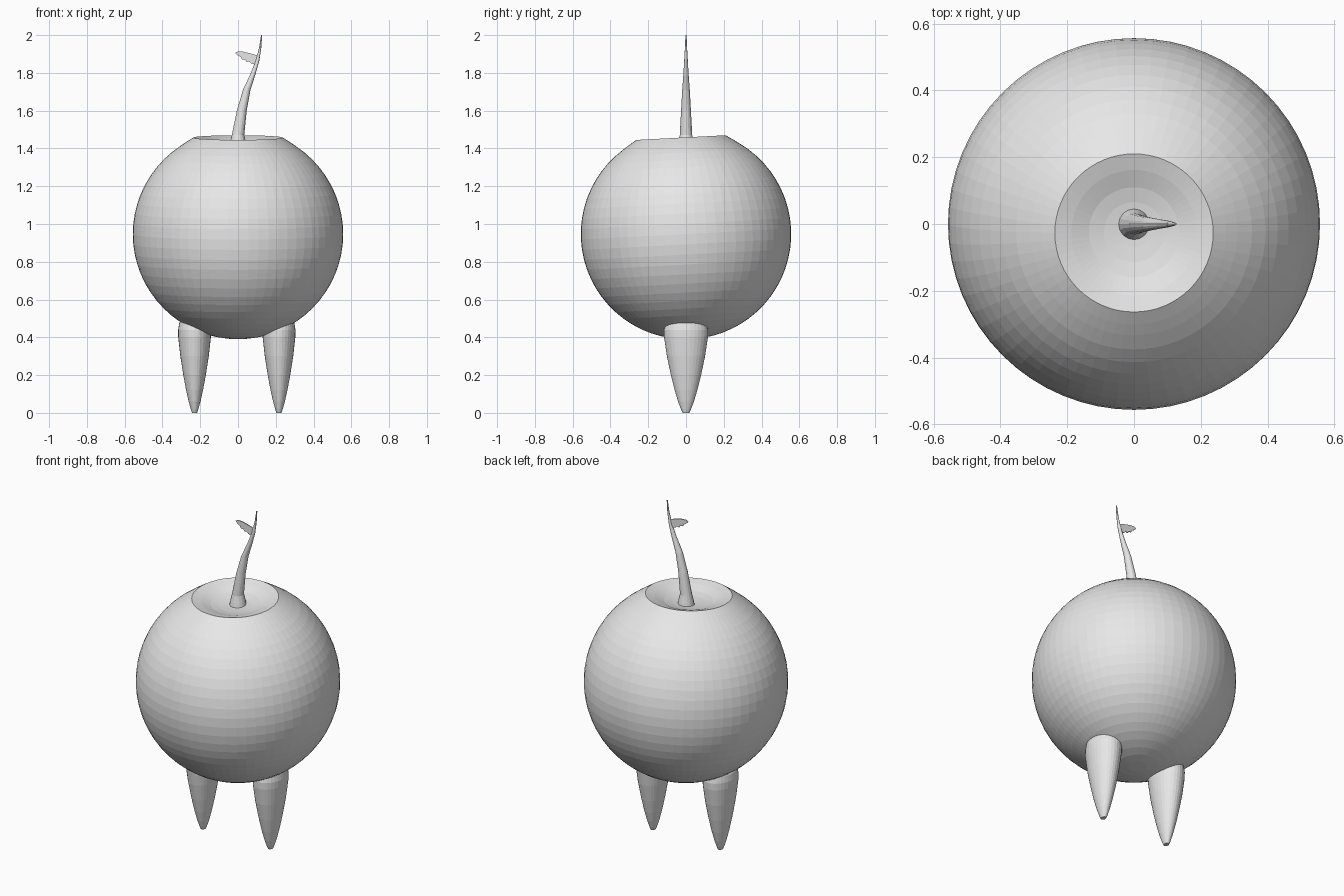
import bpy, math
from mathutils import Matrix, Vector

if "Cube" in bpy.data.objects:
    bpy.data.objects.remove(bpy.data.objects["Cube"])

grey = bpy.data.materials.new("plain_grey")
grey.diffuse_color = (0.8, 0.8, 0.8, 1)
grey.use_nodes = True
grey.node_tree.nodes["Principled BSDF"].inputs["Base Color"].default_value = grey.diffuse_color


def make(name, verts, faces):
    mesh = bpy.data.meshes.new(name)
    mesh.from_pydata(verts, [], faces)
    mesh.materials.append(grey)
    obj = bpy.data.objects.new(name, mesh)
    bpy.context.collection.objects.link(obj)
    return obj


def skin(name, rings, n):
    """Join rings (centre x, z, radius x, radius y), listed bottom to top, and cap both ends."""
    verts, faces = [], []
    for cx, z, rx, ry in rings:
        for i in range(n):
            a = 2 * math.pi * i / n
            verts.append((cx + rx * math.cos(a), ry * math.sin(a), z))
    for k in range(len(rings) - 1):
        for i in range(n):
            j = (i + 1) % n
            faces.append((k * n + i, k * n + j, (k + 1) * n + j, (k + 1) * n + i))
    faces.append(tuple(reversed(range(n))))
    faces.append(tuple(range((len(rings) - 1) * n, len(rings) * n)))
    return make(name, verts, faces)


# Round body with a dimple at its slightly tilted top
R, STEP = 0.557, math.pi / 32
profile = [(R * math.sin(k * STEP), -R * math.cos(k * STEP)) for k in range(1, 27)]
profile[0] = (0.05, -R * math.cos(STEP))
profile += [(0.276, 0.486), (0.237, 0.511), (0.188, 0.497), (0.135, 0.477),
            (0.09, 0.467), (0.045, 0.462), (0.01, 0.46)]
body = skin("body", [(0, z, r, r) for r, z in profile], 64)
body.data.transform(Matrix.Translation((0, 0, 0.947)) @ Matrix.Rotation(math.radians(3), 4, 'X'))

# Tapered legs, narrower from the front than from the side
leg_profile = [(0, 0.018), (0.02, 0.027), (0.06, 0.042), (0.12, 0.060), (0.2, 0.080),
               (0.3, 0.101), (0.4, 0.116), (0.44, 0.117), (0.475, 0.109), (0.51, 0.085)]
for name, x in (("left_leg", -0.23), ("right_leg", 0.217)):
    skin(name, [(x, z, r * 0.745, r) for z, r in leg_profile], 32)

# Bent stem
stem = [(0, 1.405, 0.047), (0, 1.43, 0.042), (0, 1.47, 0.033), (0.02, 1.6, 0.026),
        (0.046, 1.71, 0.020), (0.078, 1.79, 0.014), (0.102, 1.86, 0.010),
        (0.117, 1.93, 0.006), (0.125, 2.0, 0.003)]
skin("stem", [(x, z, r, r) for x, z, r in stem], 16)

# Thin leaf with a ragged lower edge
outline = [(0.108, 1.89), (0.07, 1.902), (0.03, 1.912), (0.0, 1.914), (-0.014, 1.906),
           (-0.002, 1.893), (0.014, 1.884), (0.02, 1.872), (0.038, 1.869),
           (0.046, 1.857), (0.058, 1.862), (0.07, 1.85), (0.1, 1.842)]
n, t = len(outline), 0.003
verts = [(x, y, z) for y in (-t, t) for x, z in outline]
faces = [tuple(reversed(range(n))), tuple(range(n, 2 * n))]
faces += [(i, (i + 1) % n, n + (i + 1) % n, n + i) for i in range(n)]
leaf = make("leaf", verts, faces)

# Consistent outward faces on the leaf
import bmesh
bm = bmesh.new()
bm.from_mesh(leaf.data)
bmesh.ops.recalc_face_normals(bm, faces=bm.faces)
bm.to_mesh(leaf.data)
bm.free()
